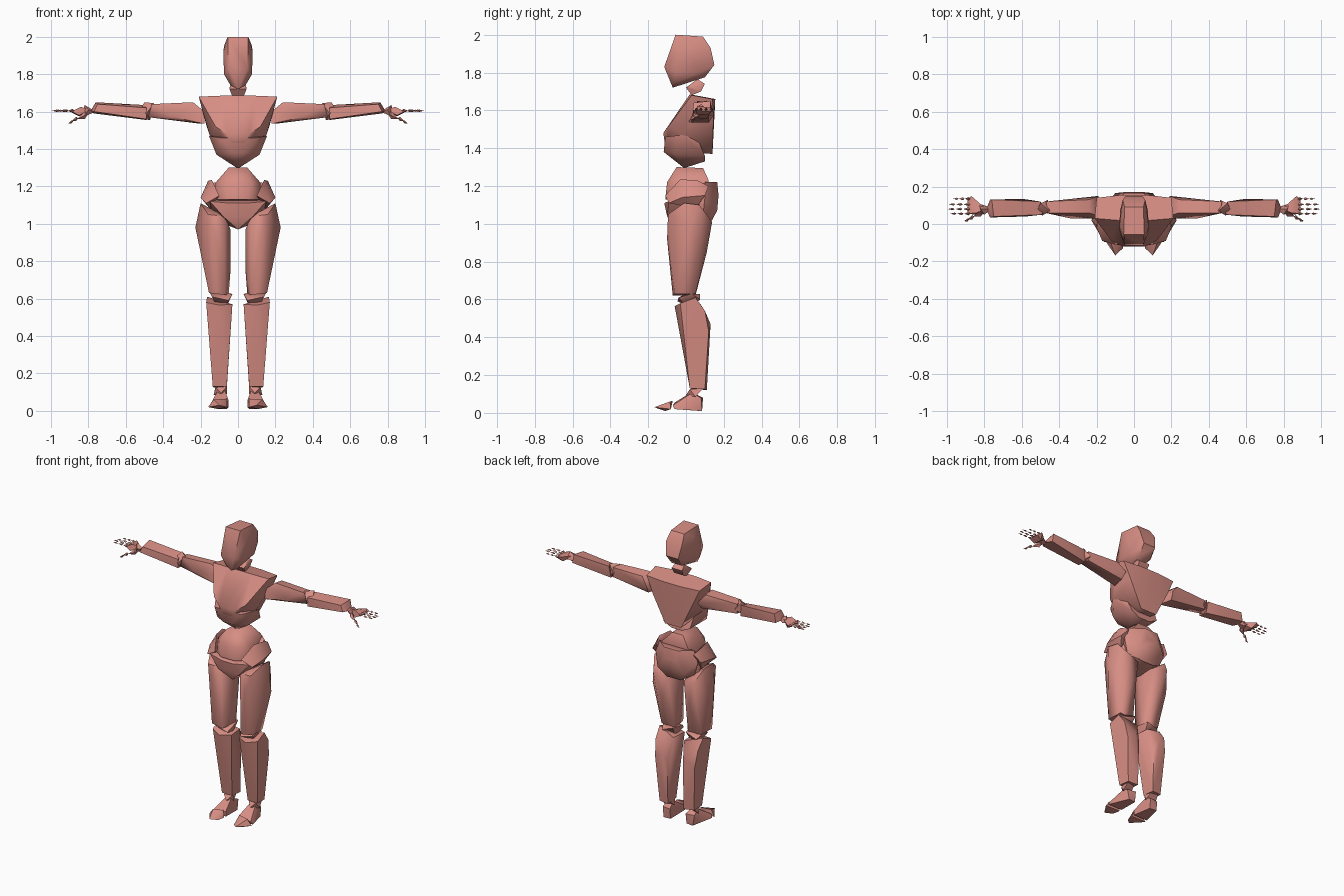
import bpy, bmesh, math

skin = bpy.data.materials.new("salmon_skin")
skin.diffuse_color = (0.68, 0.27, 0.23, 1)


def hull(name, pts, side=1):
    """Faceted convex body part wrapped around a few points."""
    bm = bmesh.new()
    for x, y, z in pts:
        bm.verts.new((x * side, y, z))
    res = bmesh.ops.convex_hull(bm, input=bm.verts[:])
    loose = {v for v in res["geom_interior"] + res["geom_unused"]
             if isinstance(v, bmesh.types.BMVert) and v.is_valid and not v.link_faces}
    bmesh.ops.delete(bm, geom=list(loose), context='VERTS')
    bmesh.ops.recalc_face_normals(bm, faces=bm.faces[:])
    me = bpy.data.meshes.new(name)
    bm.to_mesh(me)
    bm.free()
    me.materials.append(skin)
    ob = bpy.data.objects.new(name, me)
    bpy.context.collection.objects.link(ob)
    bpy.ops.object.select_all(action='DESELECT')
    ob.select_set(True)
    bpy.context.view_layer.objects.active = ob
    bpy.ops.object.shade_smooth_by_angle(angle=math.radians(48))
    return ob


def both(pts):
    """Points plus their mirror images across x = 0."""
    return pts + [(-x, y, z) for x, y, z in pts if x > 0]


def pair(name, pts):
    hull(name + "_left", pts, 1)
    hull(name + "_right", pts, -1)


def bone(name, a, b, r):
    """Tiny finger segment: thick at the near end, pointed at the far end."""
    m = [p + (q - p) * 0.3 for p, q in zip(a, b)]
    pair(name, [a, b, (m[0], m[1] - r, m[2]), (m[0], m[1] + r, m[2]),
                (m[0], m[1], m[2] - r), (m[0], m[1], m[2] + r)])


# head and neck
hull("head", both([
    (.055, -.055, 2.0), (.05, .09, 1.99), (.075, .02, 1.95), (.06, .13, 1.93),
    (.045, .15, 1.84), (.075, .07, 1.80), (.04, .10, 1.775), (.078, -.02, 1.92),
    (.05, -.115, 1.83), (.075, -.05, 1.80), (.04, -.07, 1.74), (0, -.07, 1.72)]))
hull("neck", both([
    (.045, .0, 1.72), (.03, .06, 1.765), (.04, .10, 1.74), (.035, .08, 1.70),
    (.03, .03, 1.68), (.045, .02, 1.73)]))

# torso
hull("chest", both([
    (.21, .03, 1.68), (.20, .14, 1.66), (.07, .155, 1.66), (.09, .02, 1.685),
    (.17, .02, 1.53), (.15, .145, 1.55), (.12, -.09, 1.52), (.06, -.12, 1.48),
    (.15, -.02, 1.47), (.06, .14, 1.37), (0, -.105, 1.38)]))
hull("lower_ribs", both([
    (.155, -.02, 1.47), (.10, -.11, 1.46), (.115, -.06, 1.37), (.11, .06, 1.45),
    (.03, -.118, 1.38), (.10, .10, 1.36), (.04, .10, 1.33), (0, -.01, 1.295)]))
hull("belly", both([
    (.05, -.05, 1.30), (.04, .09, 1.295), (.12, -.04, 1.22), (.10, .12, 1.23),
    (.07, -.10, 1.22), (.12, -.06, 1.13), (.05, -.11, 1.13), (.10, .10, 1.10)]))
hull("pelvis", both([
    (.15, -.09, 1.12), (.04, -.115, 1.11), (.08, -.10, 1.04), (0, -.06, .97),
    (.14, .06, 1.06), (.05, .0, .99), (.06, .13, 1.01), (.16, .05, 1.14)]))
hull("buttocks", both([
    (.13, .10, 1.22), (.05, .165, 1.22), (.04, .172, 1.15), (.16, .10, 1.14),
    (.10, .165, 1.07), (.05, .13, 1.005), (.13, .09, 1.05), (.13, .03, 1.16)]))
pair("hip", [
    (.14, -.03, 1.235), (.16, .06, 1.23), (.20, -.02, 1.14), (.185, .10, 1.15),
    (.10, -.11, 1.15), (.17, -.09, 1.11), (.14, .12, 1.20), (.15, .05, 1.08)])

# legs
pair("thigh", [
    (.20, -.01, 1.11), (.19, .07, 1.10), (.07, -.08, 1.04), (.16, -.095, 1.05),
    (.228, .02, .98), (.15, .138, 1.01), (.06, .11, 1.0), (.04, .0, .97),
    (.12, -.10, .92), (.21, .06, .90), (.10, .11, .85), (.04, .02, .75),
    (.155, -.06, .63), (.07, -.07, .62), (.15, .05, .63), (.05, .05, .62)])
pair("knee", [
    (.03, -.01, .625), (.05, -.045, .59), (.14, -.04, .61), (.15, .03, .63),
    (.05, .075, .63), (.13, .075, .60), (.06, .03, .56), (.12, .0, .57)])
pair("shin", [
    (.03, -.03, .57), (.10, -.06, .565), (.17, -.03, .58), (.165, .05, .61),
    (.04, .08, .57), (.16, .10, .54), (.09, .13, .47), (.15, .12, .43),
    (.06, .12, .42), (.065, .0, .26), (.115, .0, .26), (.06, .02, .13),
    (.135, .02, .13), (.13, .10, .125), (.06, .11, .12)])
pair("ankle", [
    (.06, .03, .13), (.12, .02, .125), (.12, .09, .13), (.07, .09, .13),
    (.06, .04, .09), (.13, .05, .085), (.09, .0, .095)])
pair("foot", [
    (.06, .08, .01), (.11, .085, .01), (.06, .09, .08), (.12, .08, .08),
    (.07, .03, .11), (.11, .03, .105), (.05, -.06, .055), (.145, -.07, .04),
    (.05, -.06, .02), (.155, -.06, .02)])
pair("toes", [
    (.06, -.07, .065), (.13, -.085, .06), (.05, -.08, .02), (.16, -.08, .02),
    (.10, -.168, .03), (.06, -.13, .02), (.11, -.11, .01)])

# arms
pair("upper_arm", [
    (.18, .04, 1.60), (.24, .06, 1.65), (.24, .13, 1.64), (.19, .15, 1.58),
    (.18, .03, 1.535), (.20, .12, 1.535), (.34, .03, 1.57), (.34, .13, 1.60),
    (.46, .06, 1.64), (.47, .12, 1.635), (.48, .06, 1.57), (.47, .12, 1.57)])
pair("elbow", [
    (.45, .07, 1.645), (.50, .11, 1.65), (.52, .07, 1.62), (.49, .045, 1.59),
    (.46, .13, 1.60), (.51, .10, 1.56), (.47, .08, 1.555)])
pair("forearm", [
    (.49, .05, 1.62), (.50, .12, 1.635), (.49, .05, 1.56), (.49, .11, 1.555),
    (.58, .04, 1.60), (.60, .135, 1.60), (.75, .04, 1.64), (.76, .13, 1.65),
    (.77, .035, 1.60), (.77, .13, 1.59), (.79, .08, 1.60)])

# hands
pair("wrist", [
    (.76, .08, 1.60), (.80, .05, 1.61), (.80, .10, 1.585), (.82, .08, 1.635),
    (.83, .11, 1.60), (.82, .06, 1.575)])
pair("palm", [
    (.79, .08, 1.61), (.84, .06, 1.625), (.87, .15, 1.61), (.89, .13, 1.595),
    (.89, .055, 1.60), (.85, .05, 1.58), (.85, .12, 1.575)])
bone("thumb_base", (.80, .07, 1.59), (.86, .04, 1.56), .02)
bone("thumb_middle", (.855, .04, 1.565), (.89, .025, 1.55), .012)
bone("thumb_tip", (.88, .025, 1.55), (.91, .015, 1.535), .008)
for i, (y, reach) in enumerate([(.055, .985), (.08, 1.0), (.105, .995), (.135, .97)]):
    step = (reach - .875) / 3
    for j in range(3):
        x = .875 + j * step
        bone(f"finger_{i + 1}_segment_{j + 1}", (x, y, 1.605), (x + step * .9, y, 1.604),
             .009 - .0015 * j)
